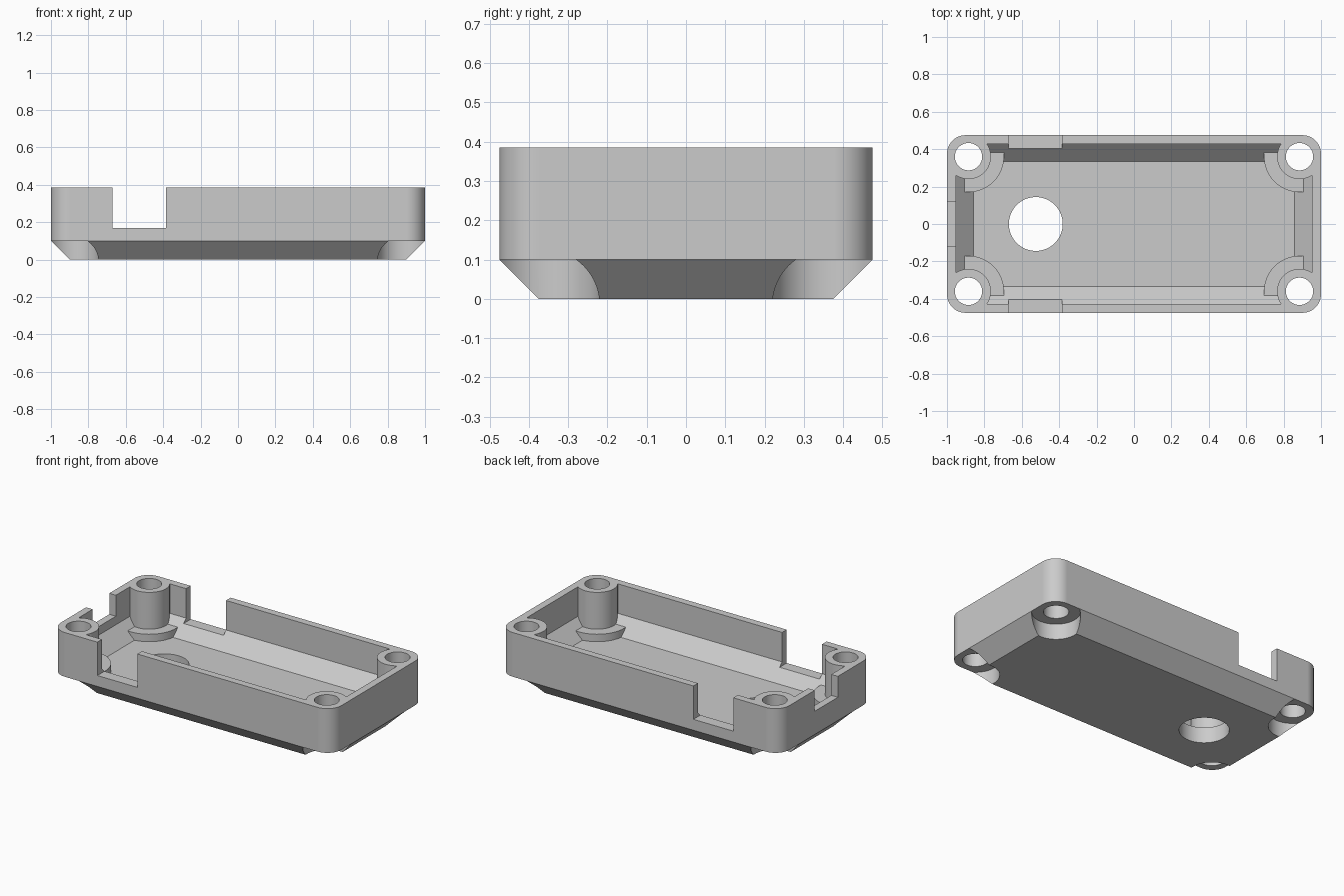
import bpy
import bmesh
import math

if "Cube" in bpy.data.objects:
    bpy.data.objects.remove(bpy.data.objects["Cube"], do_unlink=True)

HALF_X, HALF_Y, HEIGHT = 1.0, 0.475, 0.385
CHAMFER, FLOOR, WALL = 0.1, 0.1, 0.047
SLOPE = 0.095
SCREW_X, SCREW_Y = 0.885, 0.36

grey = bpy.data.materials.new("Grey Plastic")
grey.use_nodes = True
colour = (0.6, 0.6, 0.6, 1.0)
grey.diffuse_color = colour
grey.node_tree.nodes["Principled BSDF"].inputs["Base Color"].default_value = colour


def rounded_rect(half_x, half_y, radius, steps=12):
    """Counter-clockwise outline of a rounded rectangle."""
    points = []
    for i, (sx, sy) in enumerate([(1, 1), (-1, 1), (-1, -1), (1, -1)]):
        for s in range(steps + 1):
            a = math.pi / 2 * (i + s / steps)
            points.append((sx * (half_x - radius) + radius * math.cos(a),
                           sy * (half_y - radius) + radius * math.sin(a)))
    return points


def loft(name, rings):
    """Solid through stacked outlines, each given as (points, z)."""
    bm = bmesh.new()
    loops = [[bm.verts.new((x, y, z)) for x, y in pts] for pts, z in rings]
    n = len(loops[0])
    bm.faces.new(loops[0][::-1])
    bm.faces.new(loops[-1])
    for low, high in zip(loops, loops[1:]):
        for i in range(n):
            j = (i + 1) % n
            bm.faces.new((low[i], low[j], high[j], high[i]))
    mesh = bpy.data.meshes.new(name)
    bm.to_mesh(mesh)
    bm.free()
    mesh.materials.append(grey)
    obj = bpy.data.objects.new(name, mesh)
    bpy.context.collection.objects.link(obj)
    return obj


def cylinder(name, x, y, radius, z0, z1, sides=64):
    circle = [(x + radius * math.cos(2 * math.pi * i / sides),
               y + radius * math.sin(2 * math.pi * i / sides)) for i in range(sides)]
    return loft(name, [(circle, z0), (circle, z1)])


def box(name, x0, x1, y0, y1, z0, z1):
    corners = [(x0, y0), (x1, y0), (x1, y1), (x0, y1)]
    return loft(name, [(corners, z0), (corners, z1)])


def subtract(target, cutters):
    """Cut each solid out of the target, then discard the cutters."""
    for cutter in cutters:
        cutter.hide_render = True
        mod = target.modifiers.new("cut", 'BOOLEAN')
        mod.operation = 'DIFFERENCE'
        mod.solver = 'EXACT'
        mod.object = cutter
    graph = bpy.context.evaluated_depsgraph_get()
    result = bpy.data.meshes.new_from_object(target.evaluated_get(graph))
    target.modifiers.clear()
    target.data = result
    for cutter in cutters:
        bpy.data.objects.remove(cutter, do_unlink=True)


corners = [(sx * SCREW_X, sy * SCREW_Y) for sx in (-1, 1) for sy in (-1, 1)]

# Outer shell with chamfered underside
rim = rounded_rect(HALF_X, HALF_Y, 0.1)
base = rounded_rect(HALF_X - CHAMFER, HALF_Y - CHAMFER, 0.005)
tray = loft("enclosure_tray", [(base, 0), (rim, CHAMFER), (rim, HEIGHT)])

# Cavity with sloped lower sides, leaving screw posts and their collars standing
inner = rounded_rect(HALF_X - WALL, HALF_Y - WALL, 0.055)
floor = rounded_rect(HALF_X - WALL - SLOPE, HALF_Y - WALL - SLOPE, 0.004)
cavity = loft("cavity", [(floor, FLOOR), (inner, FLOOR + SLOPE), (inner, 0.5)])
solids = []
for x, y in corners:
    solids.append(cylinder("post", x, y, 0.12, 0.05, 0.6))
    solids.append(cylinder("collar", x, y, 0.19, 0.04, 0.148))
subtract(cavity, solids)

# Screw holes with recesses for the screw heads
cutters = [cavity]
for x, y in corners:
    cutters.append(cylinder("screw_hole", x, y, 0.073, -0.1, 0.6))
    cutters.append(cylinder("screw_recess", x, y, 0.14, -0.1, CHAMFER))

# Round floor opening, matching side notches and the end notch
cutters.append(cylinder("floor_opening", -0.525, 0, 0.144, -0.1, 0.16))
cutters.append(box("side_notches", -0.67, -0.385, -0.6, 0.6, 0.17, 0.6))
cutters.append(box("end_notch", -1.1, -0.93, -0.118, 0.118, 0.25, 0.6))
subtract(tray, cutters)

# Smooth the round surfaces, keep edges crisp
bpy.ops.object.select_all(action='DESELECT')
tray.select_set(True)
bpy.context.view_layer.objects.active = tray
bpy.ops.object.shade_smooth_by_angle(angle=math.radians(30))
normals = tray.modifiers.new("flat_walls", 'WEIGHTED_NORMAL')
normals.keep_sharp = True
